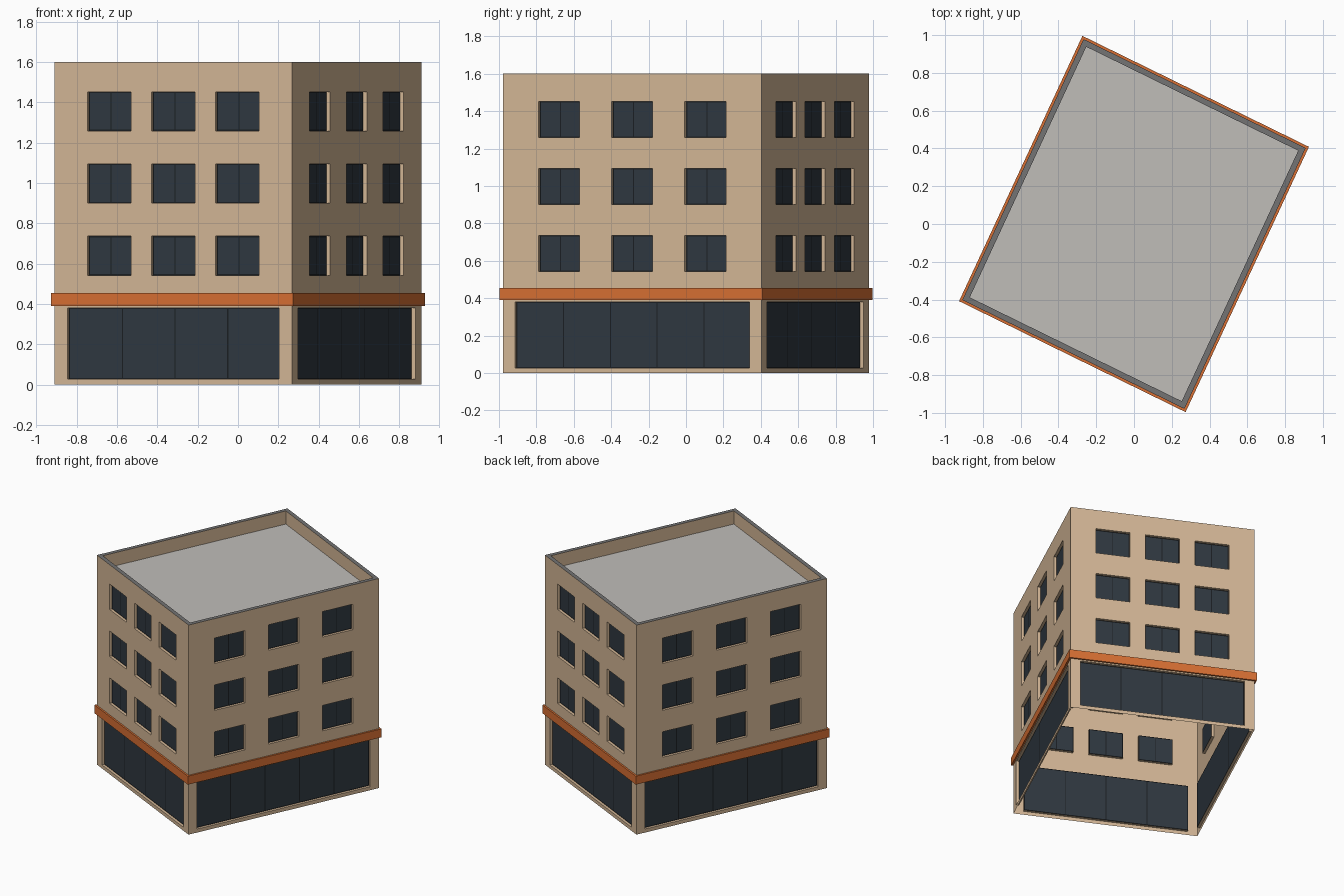
import bpy
from mathutils import Vector

if "Cube" in bpy.data.objects:
    bpy.data.objects.remove(bpy.data.objects["Cube"])


def material(name, rgb):
    lin = [((c / 255 + 0.055) / 1.055) ** 2.4 for c in rgb]
    m = bpy.data.materials.new(name)
    m.diffuse_color = (*lin, 1)
    m.use_nodes = True
    m.node_tree.nodes["Principled BSDF"].inputs["Base Color"].default_value = m.diffuse_color
    return m


TAN = material("tan_wall", (212, 183, 150))
ORANGE = material("orange_band", (215, 111, 51))
GLASS = material("dark_glass", (47, 56, 64))
FRAME = material("black_frame", (26, 30, 34))
ROOF = material("light_grey_roof", (192, 189, 185))
CAP = material("grey_coping", (116, 116, 116))

# Footprint corners, counter-clockwise from the front left
U, V = Vector((0.588, -0.288)), Vector((0.321, 0.6905))
CORNERS = [-U - V, U - V, U + V, V - U]
HEIGHT, ROOF_Z, RECESS = 1.6, 1.5, 0.02


def make(name, quads, mats):
    """Object from a list of (four points, material index)."""
    verts, faces, index = [], [], {}
    for pts, _ in quads:
        face = []
        for p in pts:
            key = tuple(round(c, 5) for c in p)
            if key not in index:
                index[key] = len(verts)
                verts.append(key)
            face.append(index[key])
        faces.append(face)
    mesh = bpy.data.meshes.new(name)
    mesh.from_pydata(verts, [], faces)
    for m in mats:
        mesh.materials.append(m)
    for poly, (_, k) in zip(mesh.polygons, quads):
        poly.material_index = k
    mesh.update()
    bpy.context.collection.objects.link(bpy.data.objects.new(name, mesh))


def ring(offset, z):
    """Footprint moved outward by offset with mitred corners."""
    out = []
    for i, c in enumerate(CORNERS):
        d0 = (c - CORNERS[i - 1]).normalized()
        d1 = (CORNERS[(i + 1) % 4] - c).normalized()
        n0, n1 = Vector((d0.y, -d0.x)), Vector((d1.y, -d1.x))
        p = c + (n0 + n1) * offset / (1 + n0.dot(n1))
        out.append(Vector((p.x, p.y, z)))
    return out


def bridge(rings, mats):
    """Quads joining successive rings."""
    return [((a[i], a[(i + 1) % 4], b[(i + 1) % 4], b[i]), k)
            for a, b, k in zip(rings, rings[1:], mats) for i in range(4)]


def facade(i, side):
    a, b = CORNERS[i], CORNERS[(i + 1) % 4]
    length = (b - a).length
    d = (b - a) / length
    inward = Vector((-d.y, d.x))
    walls, glazing = [], []

    def pt(s, z, depth=0.0):
        p = a + d * s + inward * depth
        return Vector((p.x, p.y, z))

    def rect(s0, s1, z0, z1, depth=0.0):
        return [pt(s0, z0, depth), pt(s1, z0, depth),
                pt(s1, z1, depth), pt(s0, z1, depth)]

    def opening(s0, s1, z0, z1, panes):
        outer, inner = rect(s0, s1, z0, z1), rect(s0, s1, z0, z1, RECESS)
        for k in range(4):
            n = (k + 1) % 4
            walls.append(((outer[k], outer[n], inner[n], inner[k]), 0))
        # Panes separated by narrow frame strips
        f = 0.006
        step = (s1 - s0 - f) / panes
        xs = [s0 + k * step + e for k in range(panes + 1) for e in (0, f)]
        zs = [z0, z0 + f, z1 - f, z1]
        for c in range(len(xs) - 1):
            for r in range(3):
                glass = c % 2 == 1 and r == 1
                glazing.append((rect(xs[c], xs[c + 1], zs[r], zs[r + 1], RECESS),
                                0 if glass else 1))

    def wall_grid(xs, zs, panes):
        # Every odd row and column crossing is an opening
        for c in range(len(xs) - 1):
            for r in range(len(zs) - 1):
                cell = (xs[c], xs[c + 1], zs[r], zs[r + 1])
                if c % 2 and r % 2:
                    opening(*cell, panes)
                else:
                    walls.append((rect(*cell), 0))

    # Shop front, then three floors of three windows
    long_side = i % 2 == 1
    wall_grid([0, 0.07, length - 0.07, length], [0, 0.027, 0.38, 0.42],
              5 if long_side else 4)
    spacing = length * (0.283 if long_side else 0.27)
    xs, zs = [0], [0.42]
    for k in (-1, 0, 1):
        mid = length / 2 + k * spacing
        xs += [mid - 0.121, mid + 0.121]
        sill = 0.9 + k * 0.358
        zs += [sill, sill + 0.194]
    wall_grid(xs + [length], zs + [HEIGHT], 2)
    make(side + "_wall", walls, [TAN])
    make(side + "_glazing", glazing, [GLASS, FRAME])


for i, side in enumerate(("front", "right", "back", "left")):
    facade(i, side)

# Projecting band above the shop fronts
lo, hi = 0.39, 0.454
make("orange_band", bridge([ring(0, lo), ring(0.013, lo), ring(0.013, hi), ring(0, hi)],
                           [0, 0, 0]), [ORANGE])

# Parapet with coping on top, and the sunken flat roof
make("parapet", bridge([ring(0, HEIGHT), ring(-0.03, HEIGHT), ring(-0.03, ROOF_Z)],
                       [0, 1]), [CAP, TAN])
make("flat_roof", [(ring(-0.03, ROOF_Z), 0)], [ROOF])
